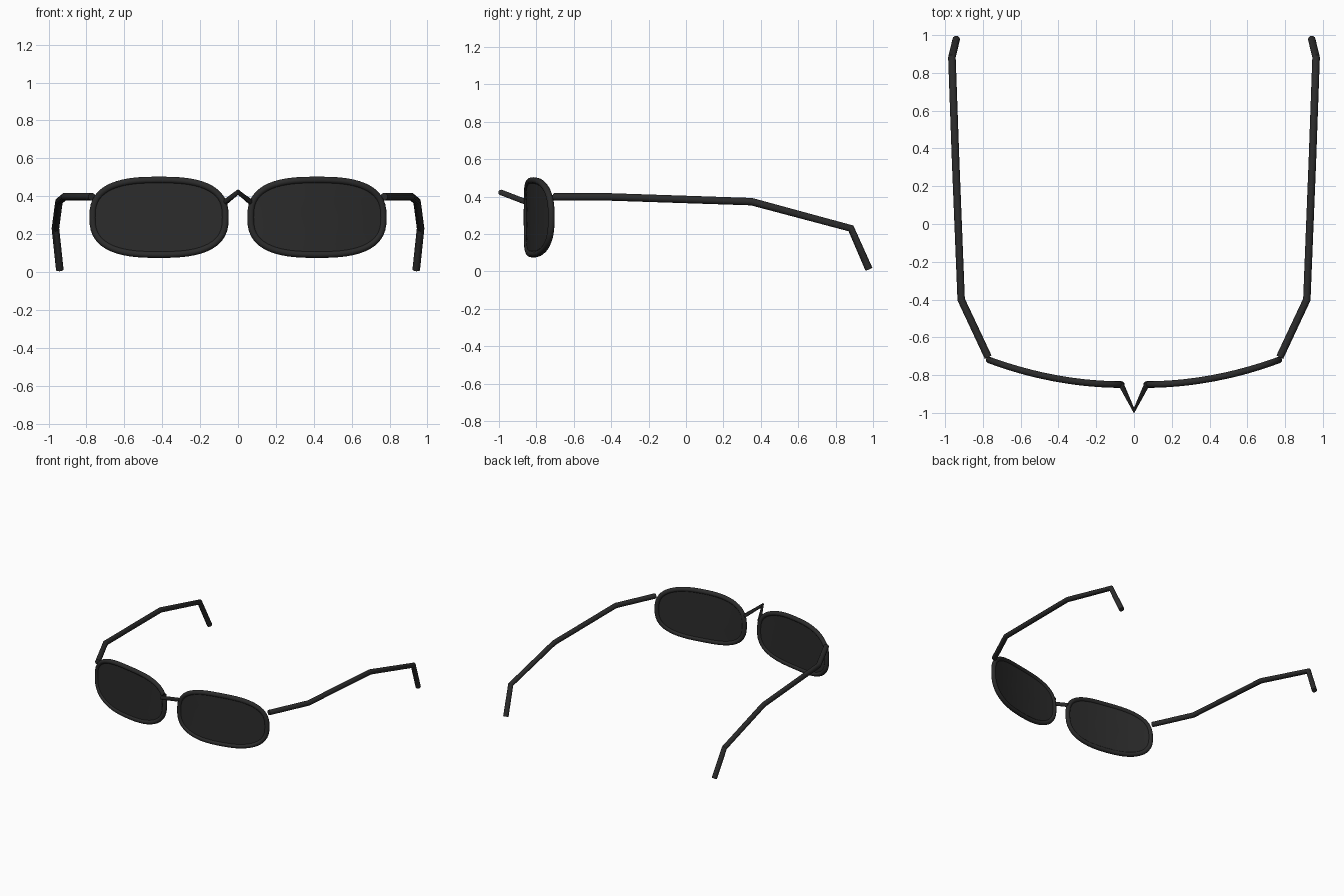
import bpy, bmesh, math
from mathutils import Vector

if "Cube" in bpy.data.objects:
    bpy.data.objects.remove(bpy.data.objects["Cube"])


def material(name, value):
    m = bpy.data.materials.new(name)
    m.diffuse_color = (value, value, value, 1)
    m.use_nodes = True
    m.node_tree.nodes["Principled BSDF"].inputs["Base Color"].default_value = m.diffuse_color
    return m


BLACK = material("black frame", 0.024)
TINT = material("dark lens", 0.025)


def finish(name, bm, mat):
    bmesh.ops.recalc_face_normals(bm, faces=bm.faces[:])
    me = bpy.data.meshes.new(name)
    bm.to_mesh(me)
    bm.free()
    me.materials.append(mat)
    ob = bpy.data.objects.new(name, me)
    bpy.context.collection.objects.link(ob)
    bpy.ops.object.select_all(action='DESELECT')
    ob.select_set(True)
    bpy.context.view_layer.objects.active = ob
    bpy.ops.object.shade_smooth_by_angle(angle=math.radians(35))
    return ob


def tube(name, points, radius, ref, closed=False, sides=12):
    """Sweep a round section along a path; ref is an axis never along the path."""
    pts = [Vector(p) for p in points]
    n = len(pts)
    ref = Vector(ref)
    bm = bmesh.new()
    rings = []
    for i, p in enumerate(pts):
        a = pts[i - 1] if closed or i > 0 else None
        b = pts[(i + 1) % n] if closed or i < n - 1 else None
        t = Vector((0, 0, 0))
        if a is not None:
            t += (p - a).normalized()
        if b is not None:
            t += (b - p).normalized()
        t.normalize()
        u = t.cross(ref).normalized()
        v = u.cross(t)
        rings.append([bm.verts.new(p + radius * (math.cos(w) * u + math.sin(w) * v))
                      for w in (2 * math.pi * k / sides for k in range(sides))])
    for i in range(n if closed else n - 1):
        r, q = rings[i], rings[(i + 1) % n]
        for k in range(sides):
            j = (k + 1) % sides
            bm.faces.new((r[k], r[j], q[j], q[k]))
    if not closed:
        bm.faces.new(rings[0])
        bm.faces.new(rings[-1])
    return finish(name, bm, BLACK)


# Wrapped lens outline: a rounded oblong bent backwards toward the temples
CX, CZ, HALF_W, HALF_H, RIM = 0.417, 0.289, 0.35, 0.197, 0.0175
SEGS = 56


def outline(side, scale=1.0, dy=0.0):
    pts = []
    for k in range(SEGS):
        a = 2 * math.pi * k / SEGS
        c, s = math.cos(a), math.sin(a)
        x = CX + scale * HALF_W * math.copysign(abs(c) ** (2 / 2.7), c)
        z = CZ + scale * HALF_H * math.copysign(abs(s) ** (2 / 2.7), s)
        y = -0.85 + 0.26 * (x - 0.06) ** 2
        pts.append((side * x, y + dy, z))
    return pts


def lens(name, side):
    bm = bmesh.new()
    for dy in (-0.006, 0.006):
        rings = [[bm.verts.new(p) for p in outline(side, s, dy)]
                 for s in (1.0, 0.75, 0.5, 0.25)]
        for r, q in zip(rings, rings[1:]):
            for k in range(SEGS):
                j = (k + 1) % SEGS
                bm.faces.new((r[k], r[j], q[j], q[k]))
        bm.faces.new(rings[-1])
        if dy < 0:
            front = rings[0]
        else:
            for k in range(SEGS):
                j = (k + 1) % SEGS
                bm.faces.new((front[k], front[j], rings[0][j], rings[0][k]))
    finish(name, bm, TINT)


# Rims, lenses and temple arms, mirrored left and right
ARM = [(0.772, -0.705, 0.398), (0.915, -0.40, 0.398), (0.945, 0.35, 0.373),
       (0.964, 0.882, 0.23), (0.941, 0.978, 0.012)]
for label, side in (("left", -1), ("right", 1)):
    tube(label + "_rim", outline(side), RIM, (0, 1, 0), closed=True)
    lens(label + "_lens", side)
    tube(label + "_temple_arm", [(side * x, y, z) for x, y, z in ARM], 0.02, (1, 0, 0))

# Nose bridge: pinched peak between the rims
tube("nose_bridge", [(-0.07, -0.845, 0.367), (0, -0.988, 0.422), (0.07, -0.845, 0.367)],
     0.015, (0, 0, 1))
